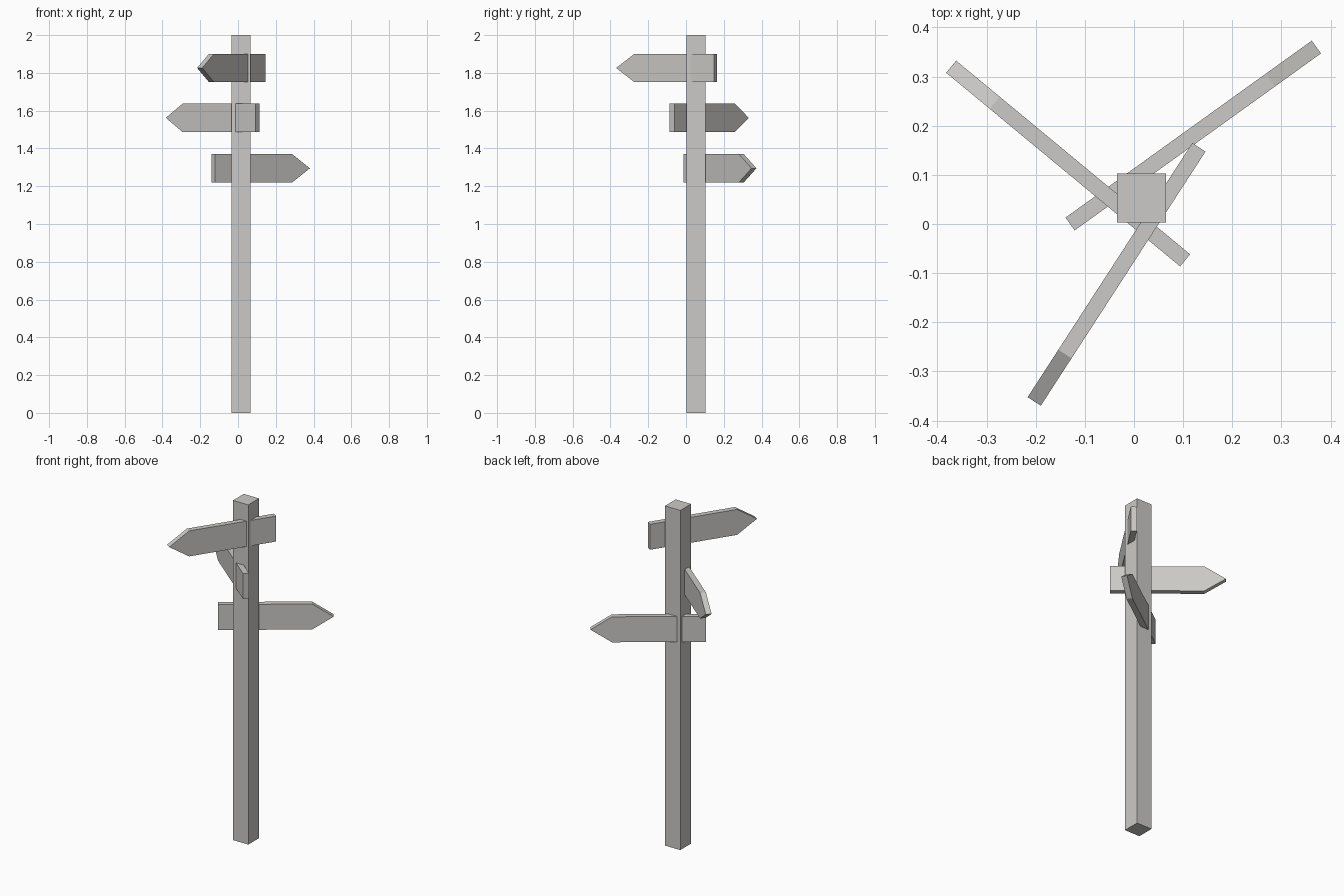
import bpy
import bmesh
from mathutils import Vector

cube = bpy.data.objects.get("Cube")
if cube:
    bpy.data.objects.remove(cube, do_unlink=True)

# One plain grey for the whole signpost
GREY = (0.6, 0.59, 0.57, 1.0)
grey = bpy.data.materials.new("weathered_grey")
grey.use_nodes = True
grey.diffuse_color = GREY
grey.node_tree.nodes["Principled BSDF"].inputs["Base Color"].default_value = GREY


def extruded(name, outline, offset):
    """Solid made by pushing a flat outline along an offset."""
    bm = bmesh.new()
    face = bm.faces.new([bm.verts.new(p) for p in outline])
    result = bmesh.ops.extrude_face_region(bm, geom=[face])
    verts = [g for g in result["geom"] if isinstance(g, bmesh.types.BMVert)]
    bmesh.ops.translate(bm, verts=verts, vec=offset)
    bmesh.ops.recalc_face_normals(bm, faces=bm.faces)
    mesh = bpy.data.meshes.new(name)
    bm.to_mesh(mesh)
    bm.free()
    mesh.materials.append(grey)
    obj = bpy.data.objects.new(name, mesh)
    bpy.context.collection.objects.link(obj)
    return obj


def arrow_board(name, tail, tip, z, height=0.15, thick=0.032, point=0.115):
    """Upright board from tail to tip, with a pointed end."""
    tail, tip = Vector((*tail, z)), Vector((*tip, z))
    along = (tip - tail).normalized()
    side = along.cross(Vector((0, 0, 1))) * thick
    half = Vector((0, 0, height / 2))
    shoulder = tip - along * point
    outline = [tail - half, shoulder - half, tip, shoulder + half, tail + half]
    return extruded(name, [p - side / 2 for p in outline], side)


# Square post
left, right, front, back = -0.035, 0.065, 0.003, 0.103
extruded("post", [(left, front, 0), (right, front, 0),
                  (right, back, 0), (left, back, 0)], (0, 0, 2))

# Direction boards
arrow_board("top_board", (0.132, 0.156), (-0.203, -0.361), 1.826)
arrow_board("middle_board", (0.104, -0.074), (-0.372, 0.320), 1.562)
arrow_board("lower_board", (-0.130, 0.0), (0.371, 0.360), 1.295)
